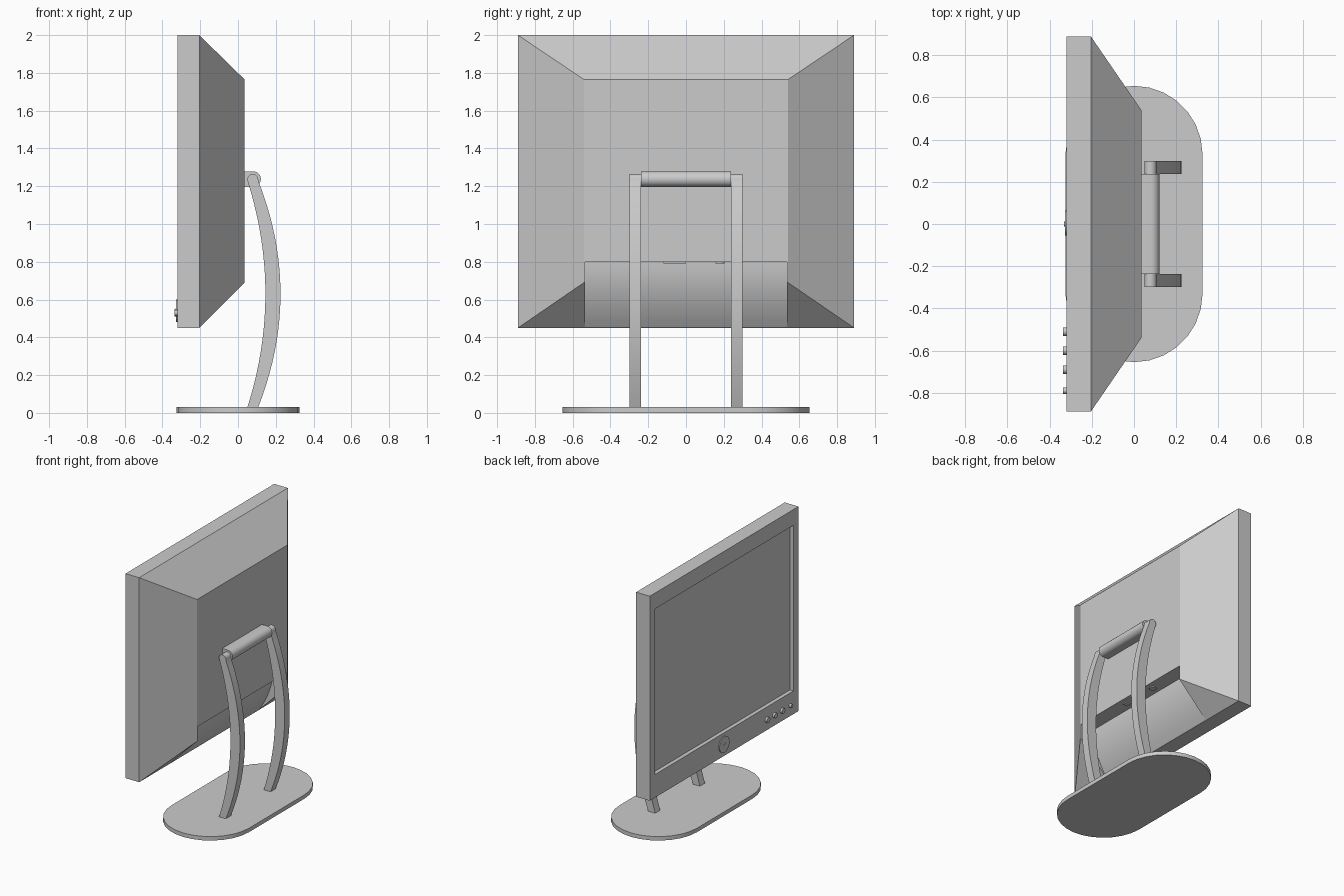
import bpy
import bmesh
from math import sin, cos, pi, radians

cube = bpy.data.objects.get("Cube")
if cube:
    bpy.data.objects.remove(cube, do_unlink=True)

GREY = (0.6, 0.6, 0.6, 1)
grey = bpy.data.materials.new("plain grey")
grey.use_nodes = True
grey.diffuse_color = GREY
grey.node_tree.nodes["Principled BSDF"].inputs["Base Color"].default_value = GREY


def finish(name, bm, smooth=False):
    bmesh.ops.recalc_face_normals(bm, faces=bm.faces[:])
    mesh = bpy.data.meshes.new(name)
    bm.to_mesh(mesh)
    bm.free()
    mesh.materials.append(grey)
    obj = bpy.data.objects.new(name, mesh)
    bpy.context.collection.objects.link(obj)
    if smooth:
        smooth_object(obj)
    return obj


def activate(obj):
    bpy.ops.object.select_all(action='DESELECT')
    obj.select_set(True)
    bpy.context.view_layer.objects.active = obj


def smooth_object(obj):
    activate(obj)
    bpy.ops.object.shade_smooth_by_angle(angle=radians(30))


def prism(name, outline, start, end, axis, smooth=False):
    """Extrude a 2D outline along one axis."""
    def place(p, d):
        return {"x": (d, p[0], p[1]), "y": (p[0], d, p[1]), "z": (p[0], p[1], d)}[axis]
    bm = bmesh.new()
    near = [bm.verts.new(place(p, start)) for p in outline]
    far = [bm.verts.new(place(p, end)) for p in outline]
    bm.faces.new(near)
    bm.faces.new(far)
    for i in range(len(outline)):
        j = (i + 1) % len(outline)
        bm.faces.new((near[i], near[j], far[j], far[i]))
    return finish(name, bm, smooth)


def arc(cx, cy, r, a0, a1, steps):
    angles = [radians(a0 + (a1 - a0) * i / steps) for i in range(steps + 1)]
    return [(cx + r * cos(a), cy + r * sin(a)) for a in angles]


def circle(cx, cy, r, n=24):
    return arc(cx, cy, r, 0, 360, n)[:-1]


def rect(x0, y0, x1, y1):
    return [(x0, y0), (x1, y0), (x1, y1), (x0, y1)]


def carve(obj, cutter):
    cutter.hide_render = True
    activate(obj)
    mod = obj.modifiers.new("carve", 'BOOLEAN')
    mod.operation = 'DIFFERENCE'
    mod.solver = 'EXACT'
    mod.object = cutter
    bpy.ops.object.modifier_apply(modifier=mod.name)
    bpy.data.objects.remove(cutter, do_unlink=True)


# Housing: a flat slab with a tapered back, lofted through three rectangles
bm = bmesh.new()
sections = [(-0.32, 0.89, 0.45, 2.0), (-0.205, 0.89, 0.45, 2.0), (0.035, 0.54, 0.69, 1.765)]
rings = [[bm.verts.new((x, y, z)) for y, z in rect(-w, low, w, high)]
         for x, w, low, high in sections]
bm.faces.new(rings[0])
bm.faces.new(rings[-1])
for a, b in zip(rings, rings[1:]):
    for i in range(4):
        j = (i + 1) % 4
        bm.faces.new((a[i], a[j], b[j], b[i]))
housing = finish("monitor_housing", bm)

# Sunken screen panel
carve(housing, prism("screen_cutter", rect(-0.83, 0.625, 0.83, 1.88), -0.4, -0.29, "x"))

# Port recess under the back: flat ledge above a curved slope
steps = 10
slope = [(-0.08 - 0.12 * (i / steps) ** 2, 0.8 - 0.345 * i / steps) for i in range(steps + 1)]
carve(housing, prism("recess_cutter", [(0.2, 0.8)] + slope + [(-0.2, 0.4), (0.2, 0.4)],
                     -0.535, 0.535, "y"))
smooth_object(housing)

# Sockets on the ledge
prism("round_socket", circle(-0.02, 0.18, 0.025, 16), 0.792, 0.8, "z", True)
prism("wide_socket", rect(-0.04, -0.12, 0.0, 0.0), 0.792, 0.8, "z")

# Front controls
prism("power_disc", circle(0.005, 0.54, 0.06, 32), -0.327, -0.32, "x", True)
prism("power_light", circle(0.0, 0.54, 0.012, 12), -0.331, -0.326, "x", True)
for i, (y, r) in enumerate([(-0.51, 0.02), (-0.6, 0.02), (-0.69, 0.02), (-0.79, 0.015)]):
    prism(f"control_button_{i + 1}", circle(y, 0.53, r, 16), -0.336, -0.32, "x", True)

# Hinge: half-round bar fixed to the back
prism("hinge_bar", [(0.03, 1.197)] + arc(0.08, 1.238, 0.041, -90, 90, 14) + [(0.03, 1.279)],
      -0.238, 0.238, "y", True)

# Bowed stand arms with rounded tops
levels = [0.025 + 1.2 * i / 20 for i in range(21)]


def bow(x, depth):
    return [(x - depth * ((z - 0.63) / 0.6) ** 2, z) for z in levels]


arm = bow(0.225, 0.118) + arc(0.078, 1.236, 0.029, 0, 180, 10) + bow(0.145, 0.095)[::-1]
for side, y in (("left", 0.238), ("right", -0.298)):
    prism(f"{side}_stand_arm", arm, y, y + 0.06, "y", True)

# Stadium-shaped base plate
base = arc(0, 0.33, 0.325, 0, 180, 14) + arc(0, -0.33, 0.325, 180, 360, 14)
prism("base_plate", base, 0, 0.03, "z", True)
